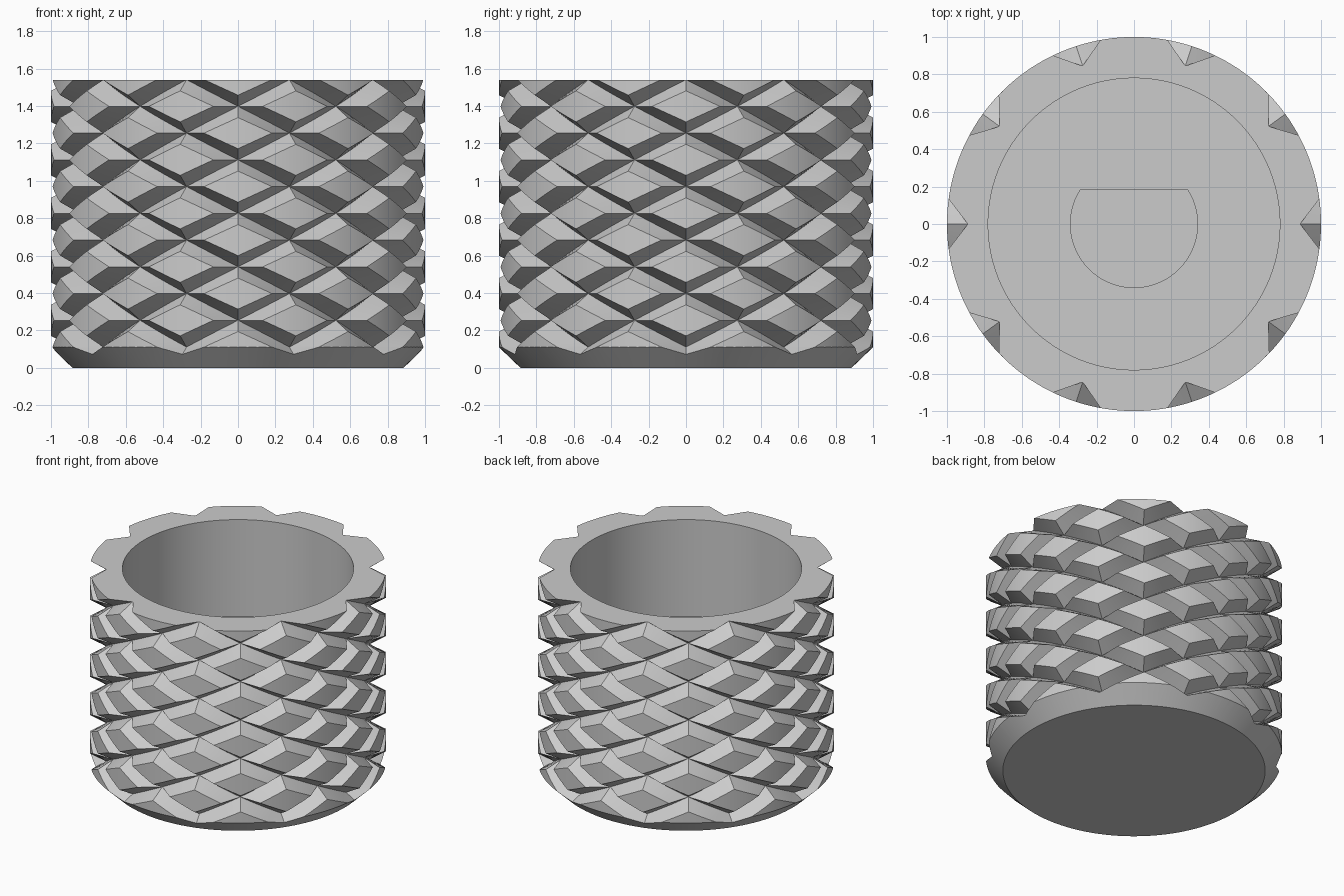
import bpy, bmesh
from math import radians, sin, cos, asin, pi

cube = bpy.data.objects.get("Cube")
if cube:
    bpy.data.objects.remove(cube, do_unlink=True)

HEIGHT, CHAMFER = 1.54, 0.11
VALLEY, CREST = 0.89, 1.0          # radii of the groove bottom and tooth face
A, H = radians(18), 0.143          # half width and half height of a diamond
S = 0.58                           # share of the diamond left as flat face
N = 6                              # steps along each diamond edge
ROWS, AROUND = 10, 10

grey = bpy.data.materials.new("light grey")
grey.use_nodes = True
colour = (0.6, 0.6, 0.6, 1)
grey.diffuse_color = colour
grey.node_tree.nodes["Principled BSDF"].inputs["Base Color"].default_value = colour


def cyl(r, a, z):
    return (r * cos(a), r * sin(a), z)


def make_object(name, faces):
    """Weld a list of corner-point faces into one closed mesh object."""
    bm = bmesh.new()
    for face in faces:
        bm.faces.new([bm.verts.new(p) for p in face])
    bmesh.ops.remove_doubles(bm, verts=bm.verts, dist=1e-4)
    bmesh.ops.dissolve_degenerate(bm, edges=bm.edges, dist=1e-5)
    bmesh.ops.recalc_face_normals(bm, faces=bm.faces)
    mesh = bpy.data.meshes.new(name)
    bm.to_mesh(mesh)
    bm.free()
    mesh.materials.append(grey)
    obj = bpy.data.objects.new(name, mesh)
    bpy.context.collection.objects.link(obj)
    return obj


def strip(faces, low, high):
    for i in range(len(low) - 1):
        faces.append([low[i], low[i + 1], high[i + 1], high[i]])


def fan(faces, tip, line):
    for p, q in zip(line, line[1:]):
        faces.append([tip, p, q])


def lathe(name, profile, steps=120):
    faces = []
    for i in range(steps):
        a, b = 2 * pi * i / steps, 2 * pi * (i + 1) / steps
        for (r, z), (r2, z2) in zip(profile, profile[1:]):
            quad = [cyl(r, a, z), cyl(r, b, z), cyl(r2, b, z2), cyl(r2, a, z2)]
            faces.append([p for j, p in enumerate(quad) if p not in quad[:j]])
    return make_object(name, faces)


def boolean(obj, cutter, operation):
    mod = obj.modifiers.new(operation.lower(), "BOOLEAN")
    mod.operation, mod.object, mod.solver = operation, cutter, "EXACT"
    bpy.ops.object.select_all(action="DESELECT")
    bpy.context.view_layer.objects.active = obj
    obj.select_set(True)
    bpy.ops.object.modifier_apply(modifier=mod.name)
    bpy.data.objects.remove(cutter, do_unlink=True)


# Knurled sleeve: rows of truncated diamond teeth, each row turned half a step
faces = []
ts = [i / N - 1 for i in range(2 * N + 1)]
for row in range(ROWS + 1):
    z = HEIGHT + 0.001 - row * H
    for k in range(AROUND):
        a = 2 * A * k + (A if row % 2 == 0 else 0)

        def edge(r, scale, side):
            return [cyl(r, a + scale * A * t, z + side * scale * H * (1 - abs(t))) for t in ts]

        base_high, crest_high = edge(VALLEY, 1, 1), edge(CREST, S, 1)
        strip(faces, crest_high, base_high)
        if row < ROWS:
            base_low, crest_low = edge(VALLEY, 1, -1), edge(CREST, S, -1)
            strip(faces, base_low, crest_low)
            strip(faces, crest_low, crest_high)
        else:
            # Groove ends run out into plain wall under the last row
            line = [(S * t, S * H * (1 - abs(t))) for t in ts]
            gap = [(S + (1 - S) * j / 3, -(1 - S) * H * j / 3) for j in range(4)]
            left = [(-t, dz) for t, dz in reversed(gap)]
            for end, tip in ((left, base_high[0]), (gap, base_high[-1])):
                fan(faces, tip, [cyl(CREST, a + A * t, z + dz) for t, dz in end])
            outline = left + line[1:-1] + gap
            top = [cyl(CREST, a + A * t, z + dz) for t, dz in outline]
            bottom = [cyl(CREST, a + A * t, -0.1) for t, dz in outline]
            strip(faces, bottom, top)
            fan(faces, (0, 0, -0.1), bottom)
        if row == 0:
            fan(faces, (0, 0, HEIGHT + 0.3), base_high)
knob = make_object("knurled_knob", faces)

# Chamfered cup shape: trims the ends and hollows the inside
slope = (1 - 0.885) / CHAMFER
wide = 1.07
cup = lathe("cup_trim", [
    (0, 0), (0.885, 0), (wide, (wide - 0.885) / slope), (wide, HEIGHT),
    (0.78, HEIGHT), (0.78, 0.82), (0, 0.82)])
boolean(knob, cup, "INTERSECT")

# D-shaped shaft socket in the floor of the cup
r, flat = 0.34, 0.185
start = pi - asin(flat / r)
sweep = pi + 2 * asin(flat / r)
arc = [start + sweep * i / 48 for i in range(49)]
low = [cyl(r, a, 0.2) for a in arc]
high = [cyl(r, a, 1.0) for a in arc]
sides = [low, high]
strip(sides, low + low[:1], high + high[:1])
boolean(knob, make_object("shaft_socket", sides), "DIFFERENCE")

knob.select_set(True)
bpy.context.view_layer.objects.active = knob
bpy.ops.object.shade_smooth_by_angle(angle=radians(22))
